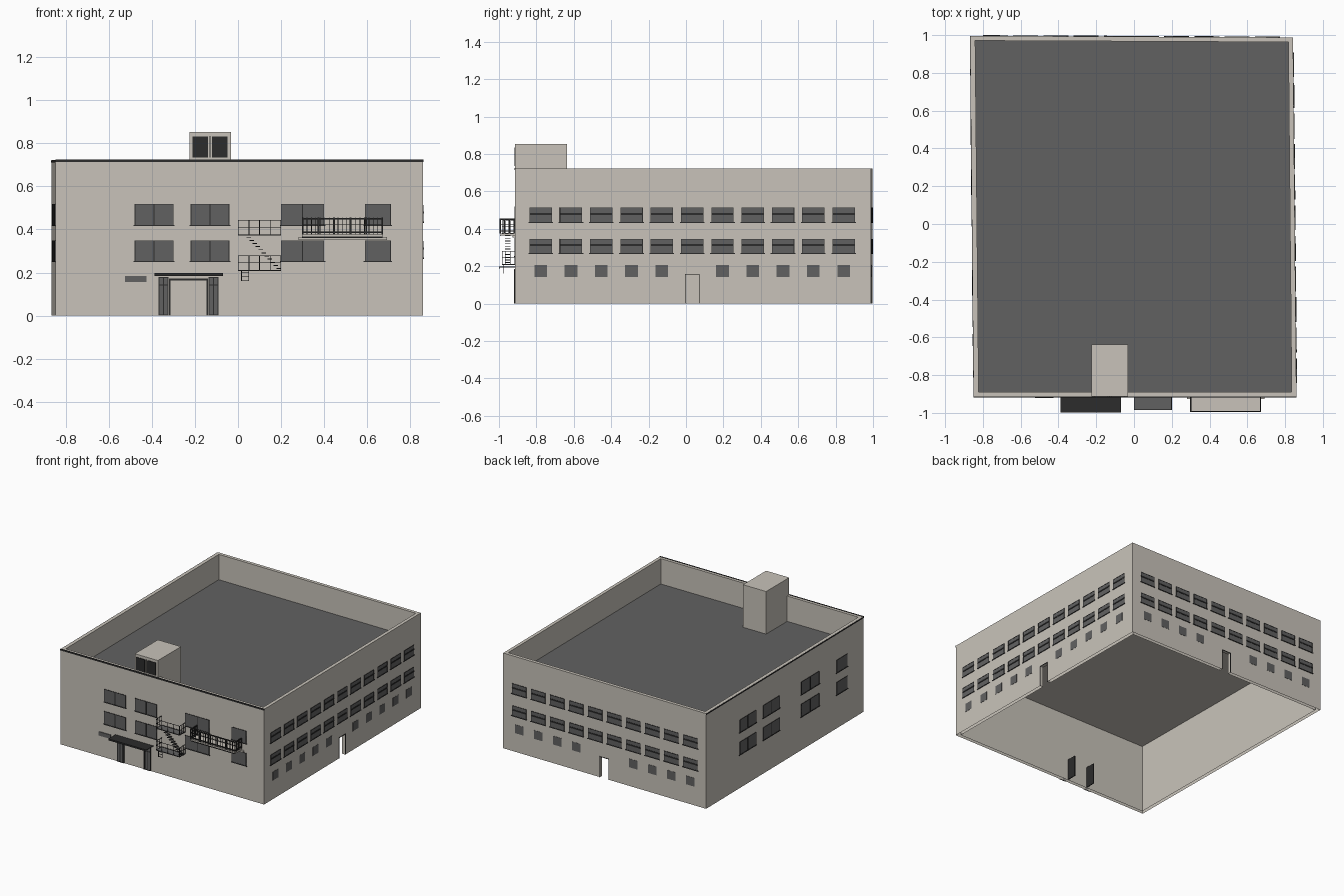
import bpy, bmesh
from mathutils import Vector

if "Cube" in bpy.data.objects:
    bpy.data.objects.remove(bpy.data.objects["Cube"], do_unlink=True)


def material(name, r, g, b):
    m = bpy.data.materials.new(name)
    m.use_nodes = True
    m.diffuse_color = (r, g, b, 1)
    m.node_tree.nodes["Principled BSDF"].inputs["Base Color"].default_value = (r, g, b, 1)
    return m


PLASTER = material("warm grey plaster", 0.58, 0.545, 0.49)
GREY = material("mid grey", 0.12, 0.12, 0.12)
DARK = material("dark metal", 0.025, 0.025, 0.025)

# Slightly skewed ground plan
FL, FR = Vector((-0.847, -0.915, 0)), Vector((0.86, -0.915, 0))
BR, BL = Vector((0.842, 0.988, 0)), Vector((-0.866, 0.996, 0))
PLAN = [FL, FR, BR, BL]
TOP, ROOF, THICK = 0.722, 0.53, 0.025
# Each wall: start, end, main axis index
FRONT, RIGHT, BACK, LEFT = (FL, FR, 0), (FR, BR, 1), (BR, BL, 0), (BL, FL, 1)


def on_wall(wall, u, z, d):
    """Point at world coordinate u along a wall, height z, distance d outwards."""
    a, b, axis = wall
    t = (u - a[axis]) / (b[axis] - a[axis])
    out = (b - a).normalized().cross(Vector((0, 0, 1)))
    return a.lerp(b, t) + out * d + Vector((0, 0, z))


def new_object(name, bm, mat):
    bmesh.ops.recalc_face_normals(bm, faces=bm.faces)
    me = bpy.data.meshes.new(name)
    bm.to_mesh(me)
    bm.free()
    me.materials.append(mat)
    ob = bpy.data.objects.new(name, me)
    bpy.context.collection.objects.link(ob)
    return ob


def part(name, mat, wall, boxes):
    """One object from boxes (u0, u1, z0, z1, d0, d1) laid on a wall."""
    bm = bmesh.new()
    for u0, u1, z0, z1, d0, d1 in boxes:
        ring = []
        for d in (d0, d1):
            ring.append([bm.verts.new(on_wall(wall, u, z, d))
                         for u, z in ((u0, z0), (u1, z0), (u1, z1), (u0, z1))])
        bm.faces.new(ring[0])
        bm.faces.new(ring[1])
        for i in range(4):
            j = (i + 1) % 4
            bm.faces.new((ring[0][i], ring[0][j], ring[1][j], ring[1][i]))
    return new_object(name, bm, mat)


def inset_plan(amount):
    pts = []
    for i, p in enumerate(PLAN):
        a = (PLAN[i - 1] - p).normalized()
        b = (PLAN[(i + 1) % 4] - p).normalized()
        pts.append(p + (a + b) * amount)
    return pts


# Outer walls, open below
bm = bmesh.new()
rings = [[bm.verts.new(p + Vector((0, 0, z))) for p in pts]
         for pts, z in ((PLAN, 0), (PLAN, TOP), (inset_plan(THICK), TOP), (inset_plan(THICK), 0))]
for k in range(4):
    r, s = rings[k], rings[(k + 1) % 4]
    for i in range(4):
        j = (i + 1) % 4
        bm.faces.new((r[i], r[j], s[j], s[i]))
walls = new_object("outer_walls", bm, PLASTER)

# Open doorways in the right and back walls
bpy.context.view_layer.objects.active = walls
for name, wall, door in (("right", RIGHT, 0.033), ("back", BACK, -0.01)):
    a, b = door - 0.037, door + 0.037
    cutter = part(name + "_cutter", PLASTER, wall, [(a, b, -0.1, 0.157, -0.1, 0.1)])
    cutter.hide_render = True
    cut = walls.modifiers.new(name + "_doorway", "BOOLEAN")
    cut.operation, cut.object, cut.solver = "DIFFERENCE", cutter, "EXACT"
    bpy.ops.object.modifier_apply(modifier=cut.name)
    bpy.data.objects.remove(cutter, do_unlink=True)
    part(name + "_door_frame", DARK, wall,
         [(a - 0.002, a + 0.001, 0, 0.158, 0, 0.003), (b - 0.001, b + 0.002, 0, 0.158, 0, 0.003),
          (a, b, 0.155, 0.158, 0, 0.003)])

# The hollow walls have no faces along the ground
bm = bmesh.new()
bm.from_mesh(walls.data)
ground = [f for f in bm.faces if all(abs(v.co.z) < 0.001 for v in f.verts)]
bmesh.ops.delete(bm, geom=ground, context="FACES")
bm.to_mesh(walls.data)
bm.free()


# Sunken flat roof with a plastered ceiling beneath
def slab(name, mat, z, thickness):
    bm = bmesh.new()
    face = bm.faces.new([bm.verts.new(p + Vector((0, 0, z))) for p in inset_plan(THICK - 0.002)])
    low = bmesh.ops.extrude_face_region(bm, geom=[face])
    for v in low["geom"]:
        if isinstance(v, bmesh.types.BMVert):
            v.co.z -= thickness
    new_object(name, bm, mat)


slab("roof_deck", GREY, ROOF, 0.004)
slab("ceiling", PLASTER, ROOF - 0.004, 0.004)

# Dark coping on the front and left walls
part("front_coping", DARK, FRONT, [(-0.849, 0.861, 0.713, 0.725, -0.003, 0.003)])
part("left_coping", DARK, LEFT, [(-0.915, 0.996, 0.712, TOP - 0.001, 0, 0.003)])

# Rooftop plant room with louvres
part("plant_room", PLASTER, FRONT, [(-0.226, -0.032, ROOF - 0.002, 0.853, -0.278, -0.001)])
part("plant_room_louvres", DARK, FRONT, [(-0.212, -0.14, 0.735, 0.832, -0.002, 0.003),
                                         (-0.12, -0.048, 0.735, 0.832, -0.002, 0.003)])
part("plant_room_bar", DARK, FRONT, [(-0.132, -0.128, 0.735, 0.835, -0.002, 0.002)])


def windows(name, wall, spans, rows, mullion=False, transom=False, framed=True):
    glass, bars = [], []
    t = 0.003
    for a, b in spans:
        a, b = min(a, b), max(a, b)
        for z0, z1 in rows:
            glass.append((a, b, z0, z1, -0.001, 0.0015))
            if not framed:
                continue
            bars += [(a, a + t, z0, z1, 0, 0.003), (b - t, b, z0, z1, 0, 0.003),
                     (a, b, z1 - t, z1, 0, 0.003),
                     (a - 0.006, b + 0.006, z0 - 0.004, z0 + 0.002, 0, 0.004)]
            if mullion and b - a > 0.15:
                m = (a + b) / 2
                bars.append((m - t, m + t, z0, z1, 0, 0.003))
            if transom:
                m = z0 + 0.57 * (z1 - z0)
                bars.append((a, b, m - 0.005, m + 0.005, 0, 0.004))
    part(name + "_glass", GREY, wall, glass)
    if bars:
        part(name + "_frames", DARK, wall, bars)


# Large windows: the left wall repeats the front layout, stretched
bays = [(-0.48, -0.30), (-0.22, -0.04), (0.20, 0.40), (0.59, 0.71)]
tall = [(0.252, 0.35), (0.42, 0.518)]
windows("front_windows", FRONT, bays, tall, mullion=True)
windows("left_windows", LEFT, [(0.06 - 1.1 * a, 0.06 - 1.1 * b) for a, b in bays], tall, mullion=True)


# Rows of wide windows and small cellar windows on the right and back walls
def window_rows(name, wall, centres, cellar):
    wide = [(c - 0.06, c + 0.06) for c in centres]
    small = [(c - 0.034, c + 0.034) for c in cellar]
    windows(name + "_windows", wall, wide, [(0.268, 0.346), (0.435, 0.513)], transom=True)
    windows(name + "_cellar_windows", wall, small, [(0.142, 0.207)], framed=False)


cols = [-0.777 + 0.162 * i for i in range(11)]
window_rows("right", RIGHT, cols, cols[:5] + cols[6:])
cols = [0.706 - 0.16 * i for i in range(10)]
window_rows("back", BACK, cols, cols[:4] + cols[6:])

# Entrance: canopy, frame, sidelights and inner leaves
part("entrance_canopy", DARK, FRONT, [(-0.388, -0.07, 0.193, 0.197, 0, 0.084),
                                      (-0.388, -0.07, 0.185, 0.197, 0.081, 0.084)])
side = [(-0.367, -0.325), (-0.135, -0.093)]
part("sidelight_glass", GREY, FRONT, [(a, b, 0, 0.178, 0, 0.003) for a, b in side])
part("sidelight_frames", DARK, FRONT,
     [(u - 0.003, u + 0.003, 0, 0.18, 0, 0.005) for a, b in side for u in (a, (a + b) / 2, b)]
     + [(a, b, z, z + 0.005, 0, 0.005) for a, b in side for z in (0, 0.14, 0.175)])
part("doorway_frame", DARK, FRONT, [(-0.32, -0.313, 0, 0.172, 0, 0.005),
                                    (-0.147, -0.14, 0, 0.172, 0, 0.005),
                                    (-0.32, -0.14, 0.163, 0.172, 0, 0.005)])
part("inner_door_leaves", DARK, FRONT, [(-0.318, -0.312, 0.003, 0.163, -0.1, -0.028),
                                        (-0.148, -0.142, 0.003, 0.163, -0.1, -0.028)])
part("wall_plate", GREY, FRONT, [(-0.525, -0.425, 0.155, 0.185, 0, 0.005)])


def railing(a, b, z0, z1, depth, posts, heights, r):
    """Bars for a three-sided railing standing out from the front wall."""
    out = []
    for i in range(posts + 1):
        u = a + (b - a) * i / posts
        out.append((u - r, u + r, z0, z1, depth - 2 * r, depth))
    for u in (a, b):
        for k in range(3):
            d = depth * k / 3
            out.append((u - r, u + r, z0, z1, d, d + 2 * r))
    for z in heights:
        out.append((a, b, z - r, z + r, depth - 2 * r, depth))
        out += [(u - r, u + r, z - r, z + r, 0, depth) for u in (a, b)]
    return out


# Balcony
part("balcony_slab", PLASTER, FRONT, [(0.298, 0.672, 0.364, 0.376, 0, 0.078),
                                      (0.28, 0.692, 0.352, 0.365, 0, 0.012)])
part("balcony_edge", DARK, FRONT, [(0.298, 0.672, 0.361, 0.367, 0.077, 0.08)])
part("balcony_railing", DARK, FRONT,
     railing(0.3, 0.67, 0.376, 0.455, 0.08, 18, (0.425,), 0.0016)
     + railing(0.3, 0.67, 0.376, 0.455, 0.081, 5, (0.388, 0.451), 0.0035))

# Fire escape: two landings, a flight of treads and a short ladder
part("escape_landings", GREY, FRONT, [(0, 0.2, z - 0.003, z, 0, 0.07) for z in (0.375, 0.21)])
part("escape_railings", DARK, FRONT,
     railing(0.002, 0.198, 0.372, 0.445, 0.07, 4, (0.376, 0.41, 0.443), 0.0013)
     + railing(0.002, 0.198, 0.207, 0.28, 0.07, 4, (0.211, 0.245, 0.278), 0.0013))
part("escape_steps", DARK, FRONT,
     [(0.04 + 0.014 * i, 0.06 + 0.014 * i, 0.362 - 0.0145 * i, 0.366 - 0.0145 * i, 0.022, 0.052)
      for i in range(11)])
part("escape_ladder", DARK, FRONT,
     [(u, u + 0.003, 0.16, 0.207, 0.06, 0.063) for u in (0.015, 0.048)]
     + [(0.015, 0.051, z, z + 0.003, 0.06, 0.063) for z in (0.162, 0.182, 0.2)])
